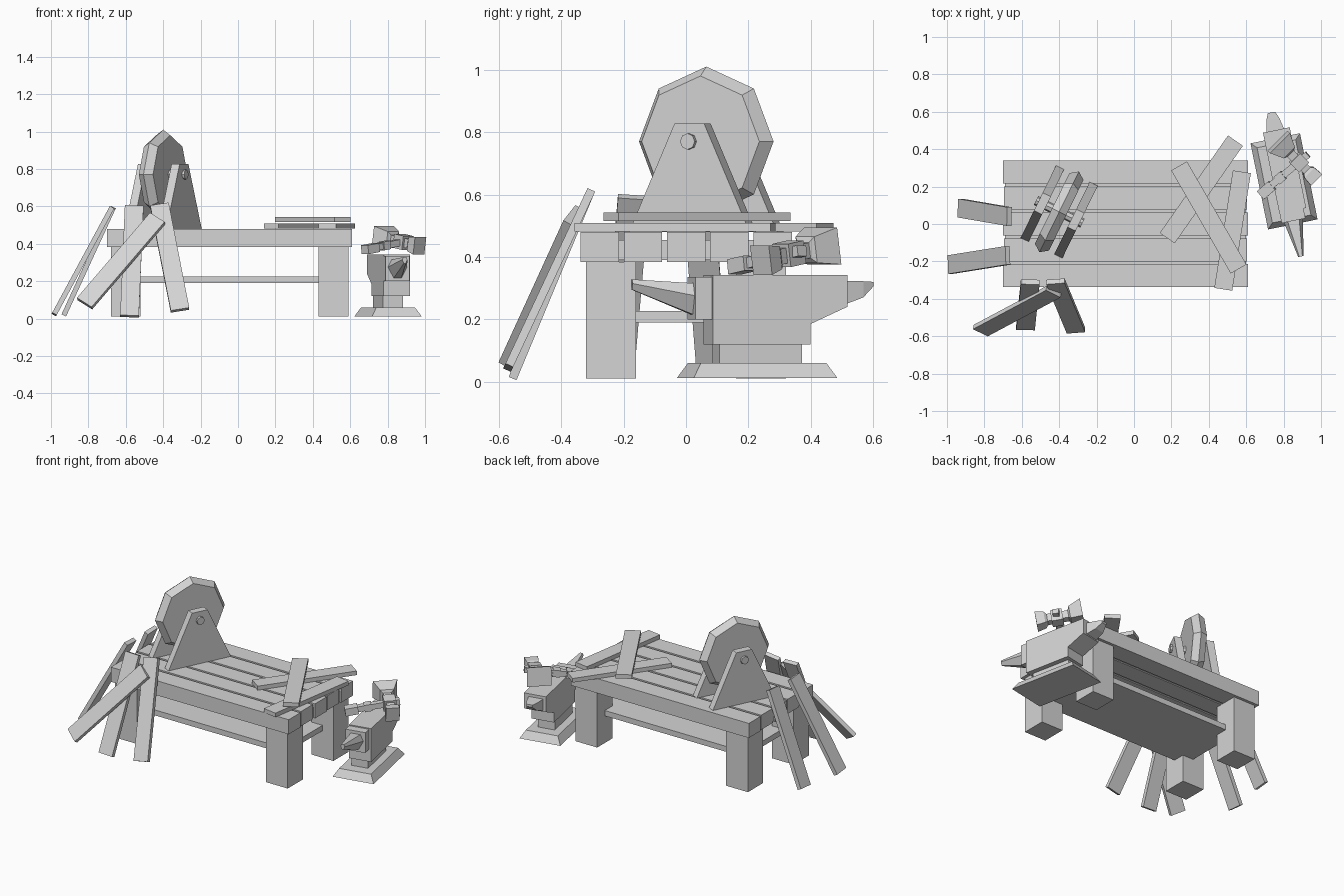
import bpy, bmesh, math
from mathutils import Vector, Matrix

cube = bpy.data.objects.get("Cube")
if cube:
    bpy.data.objects.remove(cube, do_unlink=True)

GREY = (0.66, 0.66, 0.66, 1)
grey = bpy.data.materials.new("plain_grey")
grey.use_nodes = True
grey.diffuse_color = GREY
grey.node_tree.nodes["Principled BSDF"].inputs["Base Color"].default_value = GREY


def frame(origin, xdir, zhint=(0, 0, 1)):
    """Matrix with local x along xdir and local z near zhint."""
    x = Vector(xdir).normalized()
    y = Vector(zhint).cross(x).normalized()
    m = Matrix((x, y, x.cross(y))).transposed().to_4x4()
    m.translation = Vector(origin)
    return m


def loft(name, sections, matrix=Matrix()):
    """Skin flat-shaded rings; each section is (x, [(y, z), ...])."""
    bm = bmesh.new()
    rings = [[bm.verts.new(matrix @ Vector((x, y, z))) for y, z in pts]
             for x, pts in sections]
    n = len(rings[0])
    for a, b in zip(rings, rings[1:]):
        for i in range(n):
            j = (i + 1) % n
            bm.faces.new((a[i], a[j], b[j], b[i]))
    bm.faces.new(rings[0])
    bm.faces.new(rings[-1])
    bmesh.ops.recalc_face_normals(bm, faces=bm.faces)
    mesh = bpy.data.meshes.new(name)
    bm.to_mesh(mesh)
    bm.free()
    mesh.materials.append(grey)
    obj = bpy.data.objects.new(name, mesh)
    bpy.context.collection.objects.link(obj)


def rect(width, z0, z1):
    w = width / 2
    return [(-w, z0), (w, z0), (w, z1), (-w, z1)]


def ngon(radius, n=8):
    return [(radius * math.sin(math.tau * i / n), radius * math.cos(math.tau * i / n))
            for i in range(n)]


def box(name, x0, x1, y0, y1, z0, z1):
    loft(name, [(x, rect(y1 - y0, z0, z1)) for x in (x0, x1)],
         Matrix.Translation((0, (y0 + y1) / 2, 0)))


def bar(name, a, b, width, thick, across):
    """Rectangular bar from a to b, its width pointing along across."""
    a, b = Vector(a), Vector(b)
    d = b - a
    section = rect(width, -thick / 2, thick / 2)
    loft(name, [(0, section), (d.length, section)], frame(a, d, d.cross(Vector(across))))


# Workbench: five top boards over a hidden core, four legs, low shelf
for i in range(5):
    y = -0.338 + i * 0.1385
    trim = 0.006 * (i % 2)
    box(f"bench_board_{i}", -0.70 + trim, 0.61 - trim, y, y + 0.123, 0.383, 0.48)
box("bench_core", -0.69, 0.598, -0.33, 0.33, 0.39, 0.455)
for side, x in (("right", -0.68), ("left", 0.43)):
    for end, y in (("front", -0.32), ("back", 0.16)):
        box(f"{end}_{side}_leg", x, x + 0.16, y, y + 0.16, 0.01, 0.384)
box("bench_shelf", -0.60, 0.51, -0.24, 0.24, 0.19, 0.226)

# Loose planks stacked on the bench
for i, (x, y, z, deg) in enumerate([(0.36, 0.185, 0.495, 55), (0.527, -0.035, 0.495, 81),
                                    (0.40, 0.035, 0.529, -60)]):
    a = math.radians(deg)
    d = Vector((math.cos(a), math.sin(a), 0)) * 0.318
    c = Vector((x, y, z))
    bar(f"loose_plank_{i}", c - d, c + d, 0.097, 0.027, (-d.y, d.x, 0))

# Planks leaning on the bench: foot, head, width direction
leaning = [
    ((-0.93, 0.085, 0.02), (-0.667, 0.04, 0.592), (0, 1, 0)),
    ((-0.983, -0.217, 0.022), (-0.675, -0.168, 0.592), (0, 1, 0)),
    ((-0.58, -0.555, 0.012), (-0.555, -0.31, 0.60), (1, 0, 0)),
    ((-0.31, -0.57, 0.045), (-0.42, -0.307, 0.607), (1, 0, 0)),
    ((-0.82, -0.57, 0.08), (-0.43, -0.362, 0.535), (0.85, -0.4, -0.5)),
]
for i, (foot, head, across) in enumerate(leaning):
    bar(f"leaning_plank_{i}", foot, head, 0.1, 0.027, across)

# Grindstone: ridged octagonal wheel, axle and two tapered stands
grind = frame((-0.40, 0.065, 0.77), (0.9, -0.44, 0))
loft("grind_wheel", [(-0.042, ngon(0.21)), (0, ngon(0.24)), (0.042, ngon(0.21))], grind)
loft("grind_axle", [(-0.138, ngon(0.026)), (0.138, ngon(0.026))], grind)
stand = [(-0.215, -0.29), (0.215, -0.29), (0.053, 0.057), (-0.053, 0.057)]
for side, x in (("right", -0.1), ("left", 0.1)):
    loft(f"{side}_grind_stand", [(x - 0.024, stand), (x + 0.024, stand)], grind)

# Anvil: local x runs toward the horn
anvil = frame((0.81, 0.228, 0), (0.2, -0.98, 0))


def block(name, levels):
    """Stack of rectangles given as (z, length, width), rising along z."""
    upright = frame((0.802, 0.228, 0), (0, 0, 1), (0.2, -0.98, 0))
    loft(name, [(z, rect(w, -l / 2, l / 2)) for z, l, w in levels], upright)


block("anvil_foot", [(0.012, 0.47, 0.27), (0.06, 0.41, 0.21)])
block("anvil_waist", [(0.058, 0.27, 0.11), (0.122, 0.27, 0.11)])
side = [(-0.16, 0.12), (0.16, 0.12), (0.16, 0.185), (0.28, 0.24), (0.28, 0.342), (-0.16, 0.342)]
loft("anvil_body", [(-0.073, side), (0.073, side)], frame((0.817, 0.228, 0), (0.98, 0.2, 0)))
neck = rect(0.13, 0.2, 0.335)
loft("anvil_neck", [(0.15, neck), (0.215, neck)], anvil)


def horn_ring(w, top, bottom):
    mid = top - (top - bottom) * 0.4
    return [(-w * 0.6, top), (w * 0.6, top), (w, mid), (w * 0.4, bottom),
            (-w * 0.4, bottom), (-w, mid)]


loft("anvil_horn", [(0.2, horn_ring(0.055, 0.315, 0.21)),
                    (0.41, horn_ring(0.014, 0.328, 0.295))], anvil)
loft("anvil_tail", [(-0.27, rect(0.1, 0.245, 0.324)), (-0.34, rect(0.07, 0.27, 0.322)),
                    (-0.376, rect(0.04, 0.305, 0.32))], anvil)

# Hammer lying on the anvil: flared head, handle and grip
head = frame((0.882, 0.33, 0.41), (0.69, -0.69, -0.16))
flare = [(-0.155, 0.15, 0.12), (-0.08, 0.085, 0.085), (-0.07, 0.05, 0.05), (-0.035, 0.05, 0.05),
         (-0.035, 0.075, 0.075), (0.035, 0.075, 0.075), (0.035, 0.05, 0.05),
         (0.06, 0.05, 0.05), (0.075, 0.075, 0.075), (0.128, 0.085, 0.095)]
loft("hammer_head", [(x, rect(w, -h / 2, h / 2)) for x, w, h in flare], head)
bar("hammer_handle", (0.69, 0.17, 0.372), (0.93, 0.372, 0.42), 0.038, 0.035, (-0.6, 0.75, 0))
bar("hammer_grip", (0.678, 0.155, 0.368), (0.738, 0.207, 0.38), 0.058, 0.048, (-0.6, 0.75, 0))
bar("hammer_collar", (0.765, 0.233, 0.387), (0.80, 0.262, 0.394), 0.052, 0.045, (-0.6, 0.75, 0))
